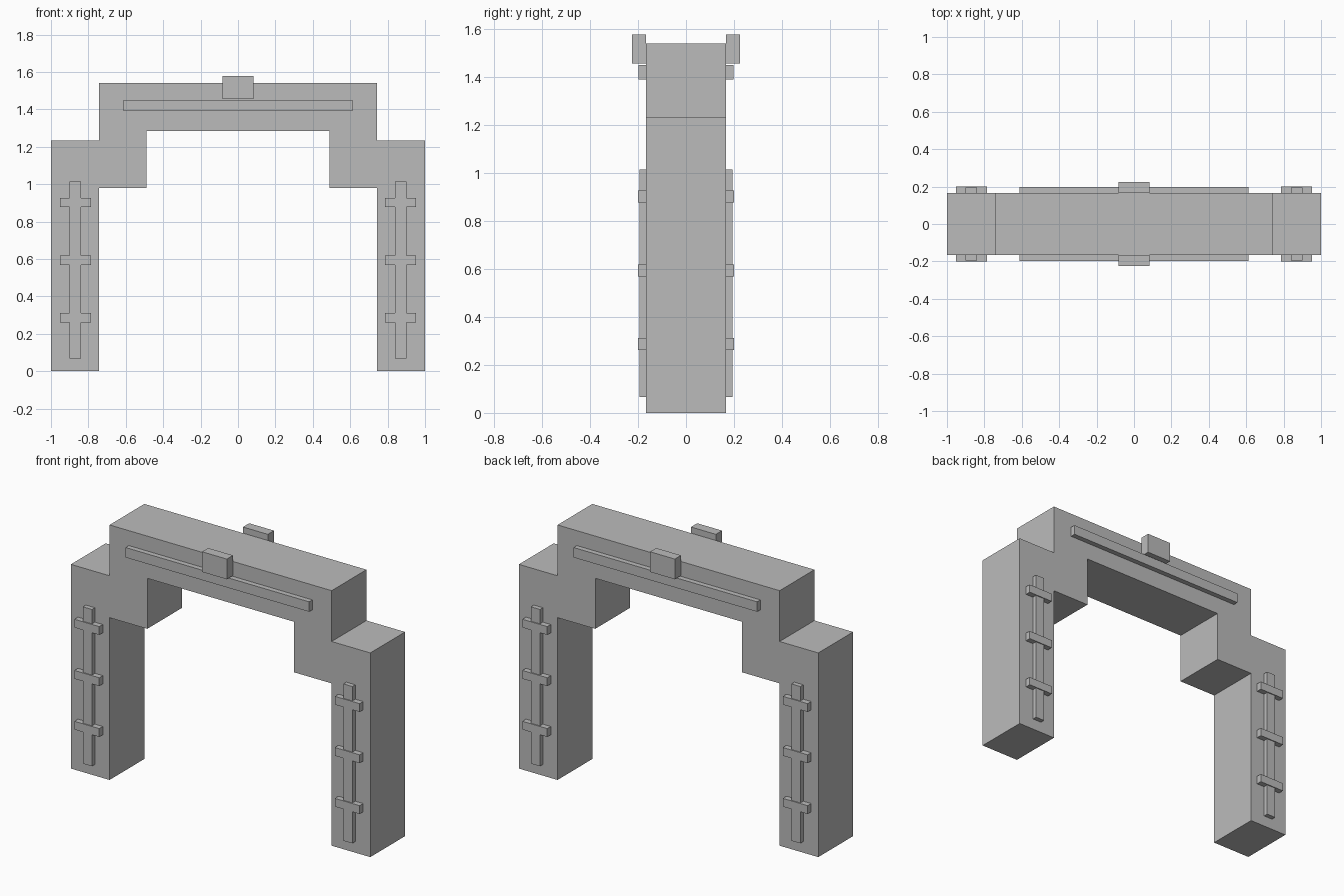
import bpy
import bmesh

cube = bpy.data.objects.get("Cube")
if cube:
    bpy.data.objects.remove(cube, do_unlink=True)

grey = bpy.data.materials.new("stone grey")
grey.use_nodes = True
grey.diffuse_color = (0.5, 0.5, 0.5, 1)
grey.node_tree.nodes["Principled BSDF"].inputs["Base Color"].default_value = grey.diffuse_color

HALF = 0.166  # half depth of the arch body


def finish(name, bm):
    bmesh.ops.recalc_face_normals(bm, faces=bm.faces)
    mesh = bpy.data.meshes.new(name)
    bm.to_mesh(mesh)
    bm.free()
    mesh.materials.append(grey)
    obj = bpy.data.objects.new(name, mesh)
    bpy.context.collection.objects.link(obj)
    return obj


def trim(name, x0, x1, z0, z1, reach):
    """Raised box on the body's face, from the surface out to reach."""
    for side, label in ((-1, "front"), (1, "back")):
        bm = bmesh.new()
        bmesh.ops.create_cube(bm, size=1)
        bmesh.ops.scale(bm, vec=(x1 - x0, reach - HALF, z1 - z0), verts=bm.verts)
        centre = ((x0 + x1) / 2, side * (reach + HALF) / 2, (z0 + z1) / 2)
        bmesh.ops.translate(bm, vec=centre, verts=bm.verts)
        finish(f"{label}_{name}", bm)


# Stepped arch body: half outline mirrored, then extruded through its depth
half = [(0.49, 1.285), (0.49, 0.98), (0.742, 0.98), (0.742, 0),
        (1, 0), (1, 1.233), (0.742, 1.233), (0.742, 1.54)]
outline = half + [(-x, z) for x, z in reversed(half)]
bm = bmesh.new()
face = bm.faces.new([bm.verts.new((x, -HALF, z)) for x, z in outline])
out = bmesh.ops.extrude_face_region(bm, geom=[face], use_keep_orig=True)
moved = [v for v in out["geom"] if isinstance(v, bmesh.types.BMVert)]
bmesh.ops.translate(bm, vec=(0, 2 * HALF, 0), verts=moved)
finish("arch_body", bm)

# Lintel strip and central block
trim("lintel_strip", -0.613, 0.613, 1.39, 1.45, 0.197)
trim("centre_block", -0.083, 0.083, 1.455, 1.577, 0.225)

# Pillar strips with three crossbars each
for sign, label in ((1, "left"), (-1, "right")):
    c = 0.87 * sign
    trim(f"{label}_pillar_strip", c - 0.03, c + 0.03, 0.067, 1.014, 0.194)
    for i, z in enumerate((0.286, 0.593, 0.902)):
        trim(f"{label}_crossbar_{i + 1}", c - 0.083, c + 0.083, z - 0.025, z + 0.025, 0.2)
